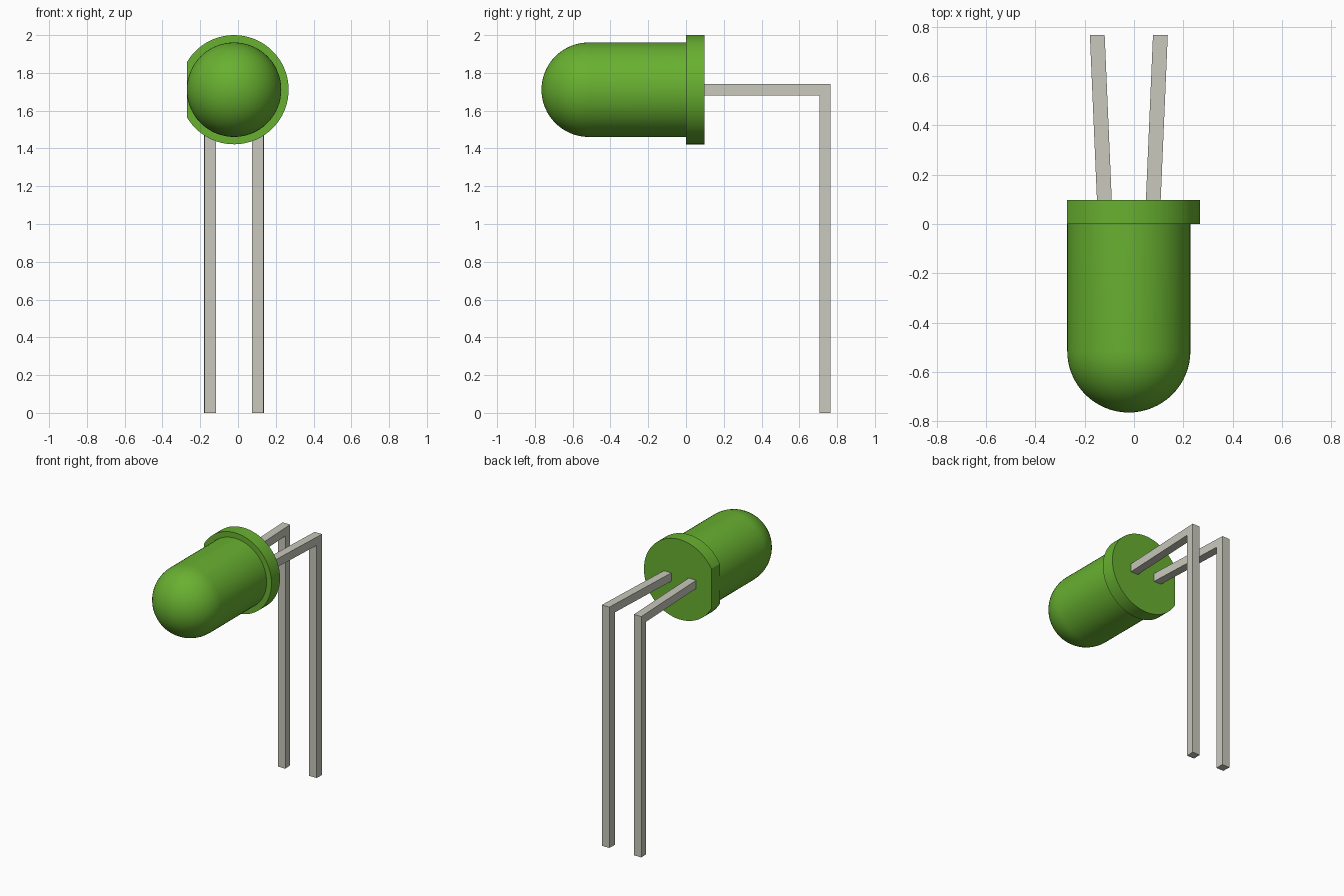
import bpy, bmesh, math

cube = bpy.data.objects.get("Cube")
if cube:
    bpy.data.objects.remove(cube, do_unlink=True)

CX, CZ = -0.021, 1.711        # axis of the lamp, which runs along y
BODY_R, RIM_R = 0.25, 0.289
SEGMENTS = 64


def material(name, rgb):
    m = bpy.data.materials.new(name)
    m.use_nodes = True
    m.diffuse_color = (*rgb, 1)
    bsdf = m.node_tree.nodes["Principled BSDF"]
    bsdf.inputs["Base Color"].default_value = (*rgb, 1)
    bsdf.inputs["Roughness"].default_value = 0.5
    return m


def finish(bm, name, mat, smooth=False):
    """Turn a bmesh into a named, coloured object."""
    bmesh.ops.recalc_face_normals(bm, faces=bm.faces)
    mesh = bpy.data.meshes.new(name)
    bm.to_mesh(mesh)
    bm.free()
    mesh.materials.append(mat)
    obj = bpy.data.objects.new(name, mesh)
    bpy.context.collection.objects.link(obj)
    if smooth:
        bpy.ops.object.select_all(action='DESELECT')
        obj.select_set(True)
        bpy.context.view_layer.objects.active = obj
        bpy.ops.object.shade_smooth_by_angle(angle=math.radians(30))
    return obj


def extrude_outline(points, offset):
    """Solid made by pushing a flat outline along an offset."""
    bm = bmesh.new()
    face = bm.faces.new([bm.verts.new(p) for p in points])
    new = bmesh.ops.extrude_face_region(bm, geom=[face])["geom"]
    moved = [g for g in new if isinstance(g, bmesh.types.BMVert)]
    bmesh.ops.translate(bm, verts=moved, vec=offset)
    return bm


green = material("lens green", (0.138, 0.434, 0.03))
metal = material("lead grey", (0.578, 0.578, 0.503))

# Lens: a straight tube with a round dome, spun about the y axis
DOME_Y, STEPS = -0.515, 16
profile = [(0, 0.0), (BODY_R, 0.0)]
profile += [(BODY_R * math.cos(a), DOME_Y - BODY_R * math.sin(a))
            for a in (i * math.pi / 2 / STEPS for i in range(STEPS))]
profile.append((0, DOME_Y - BODY_R))
bm = bmesh.new()
verts = [bm.verts.new((CX + r, y, CZ)) for r, y in profile]
edges = [bm.edges.new(pair) for pair in zip(verts, verts[1:])]
bmesh.ops.spin(bm, geom=verts + edges, cent=(CX, 0, CZ), axis=(0, 1, 0),
               angle=2 * math.pi, steps=SEGMENTS)
bmesh.ops.remove_doubles(bm, verts=bm.verts, dist=0.0005)
finish(bm, "lens", green, smooth=True)

# Rim: a disc with a flat side in line with the lens wall
reach = math.pi - math.acos(BODY_R / RIM_R)
angles = [-reach + 2 * reach * i / SEGMENTS for i in range(SEGMENTS + 1)]
outline = [(CX + RIM_R * math.cos(a), 0, CZ + RIM_R * math.sin(a)) for a in angles]
finish(extrude_outline(outline, (0, 0.098, 0)), "rim", green, smooth=True)

# Leads: square bent wires that splay apart towards the bend
START, END, THICK, TOP = 0.09, 0.766, 0.06, 1.741
elbow = [(START, TOP), (END, TOP), (END, 0), (END - THICK, 0),
         (END - THICK, TOP - THICK), (START, TOP - THICK)]
for name, side in (("left_lead", 1), ("right_lead", -1)):
    bm = extrude_outline([(0, y, z) for y, z in elbow], (THICK, 0, 0))
    for v in bm.verts:
        spread = 0.099 + 0.029 * (v.co.y - START) / (END - START)
        v.co.x += CX + side * spread - THICK / 2
    finish(bm, name, metal)
